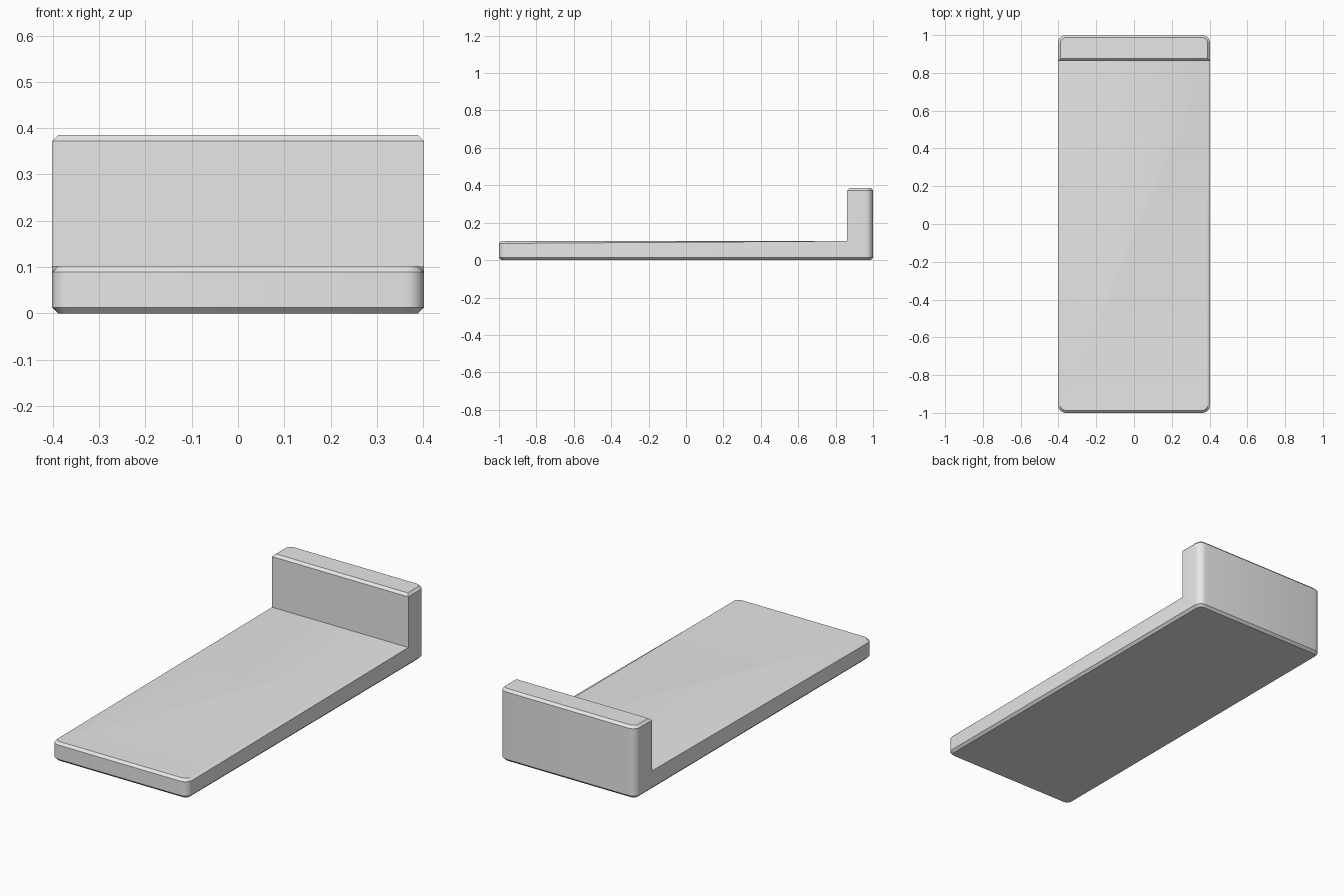
import bpy, bmesh, math

cube = bpy.data.objects.get("Cube")
if cube:
    bpy.data.objects.remove(cube, do_unlink=True)

HALF_WIDTH = 0.402
SLAB_TOP, WALL_TOP, WALL_FRONT = 0.102, 0.385, 0.862
CORNER, CHAMFER = 0.04, 0.013

# Light grey material
grey = bpy.data.materials.new("light grey")
grey.use_nodes = True
color = (0.8, 0.8, 0.8, 1)
grey.diffuse_color = color
grey.node_tree.nodes["Principled BSDF"].inputs["Base Color"].default_value = color

# L-shaped side profile, extruded across the width
profile = [(-1, 0), (1, 0), (1, WALL_TOP), (WALL_FRONT, WALL_TOP),
           (WALL_FRONT, SLAB_TOP), (-1, SLAB_TOP)]
bm = bmesh.new()
side = bm.faces.new([bm.verts.new((-HALF_WIDTH, y, z)) for y, z in profile])
extruded = bmesh.ops.extrude_face_region(bm, geom=[side], use_keep_orig=True)
moved = [v for v in extruded["geom"] if isinstance(v, bmesh.types.BMVert)]
bmesh.ops.translate(bm, verts=moved, vec=(2 * HALF_WIDTH, 0, 0))
bmesh.ops.recalc_face_normals(bm, faces=bm.faces)


def is_vertical(edge):
    a, b = (v.co for v in edge.verts)
    return abs(a.z - b.z) > 0.001


# Rounded outer corners at the front and back
corners = [e for e in bm.edges if is_vertical(e)
           and all(abs(v.co.y) > 0.99 for v in e.verts)]
bmesh.ops.bevel(bm, geom=corners, offset=CORNER, segments=5, profile=0.5,
                affect='EDGES')

# Small chamfer on the rims and along the inside crease
rims = [e for e in bm.edges if not is_vertical(e)
        and e.calc_face_angle(0) > math.radians(40)]
bmesh.ops.bevel(bm, geom=rims, offset=CHAMFER, segments=1, affect='EDGES')
bmesh.ops.recalc_face_normals(bm, faces=bm.faces)

mesh = bpy.data.meshes.new("slab_with_end_wall")
bm.to_mesh(mesh)
bm.free()
mesh.materials.append(grey)
body = bpy.data.objects.new("slab_with_end_wall", mesh)
bpy.context.collection.objects.link(body)

# Smooth corners, crisp chamfers
bpy.context.view_layer.objects.active = body
body.select_set(True)
bpy.ops.object.shade_smooth_by_angle(angle=math.radians(30))
